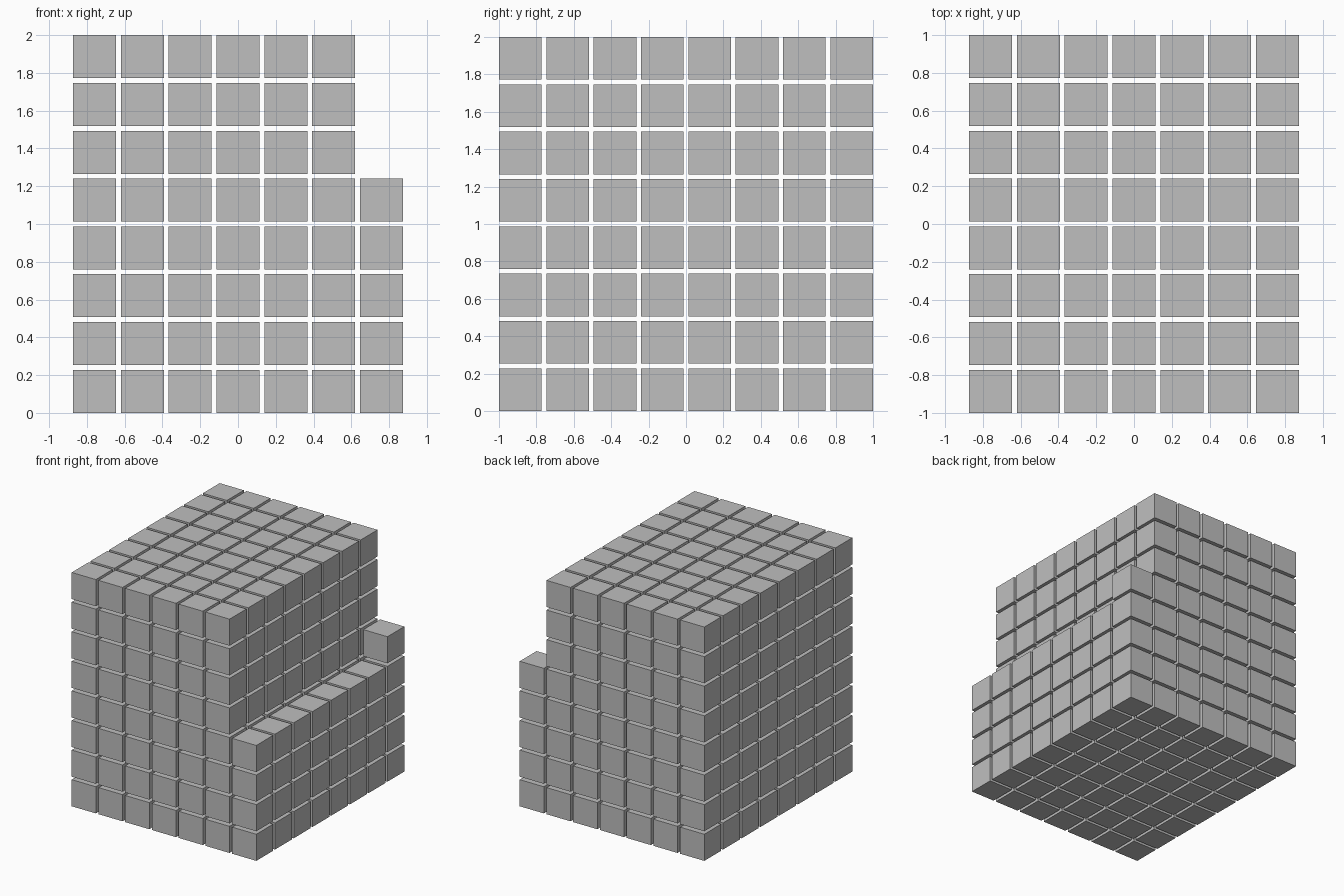
import bpy, bmesh
from mathutils import Matrix, Vector

if "Cube" in bpy.data.objects:
    bpy.data.objects.remove(bpy.data.objects["Cube"])

# Grid of separate cubes: 7 columns, 8 deep, 8 high, with narrow gaps
NX, NY, NZ = 7, 8, 8
PITCH = 2 / 7.9
SIZE = PITCH * 0.9

grey = bpy.data.materials.new("light_grey")
grey.diffuse_color = (0.52, 0.52, 0.52, 1)
grey.use_nodes = True
grey.node_tree.nodes["Principled BSDF"].inputs["Base Color"].default_value = grey.diffuse_color


def height(i, j):
    """Cubes stacked at column i, row j."""
    if i < NX - 1:
        return NZ
    return 5 if j == NY - 1 else 4   # low step, one extra cube at the back


def cube_column(i):
    """One slab of cubes sharing the same x position."""
    bm = bmesh.new()
    for j in range(NY):
        for k in range(height(i, j)):
            pos = Vector(((i - (NX - 1) / 2) * PITCH,
                          (j - (NY - 1) / 2) * PITCH,
                          k * PITCH + SIZE / 2))
            bmesh.ops.create_cube(bm, size=SIZE, matrix=Matrix.Translation(pos))
    name = "cube_slab_%d" % (i + 1) if i < NX - 1 else "low_step_cubes"
    mesh = bpy.data.meshes.new(name)
    bm.to_mesh(mesh)
    bm.free()
    mesh.materials.append(grey)
    bpy.context.collection.objects.link(bpy.data.objects.new(name, mesh))


for i in range(NX):
    cube_column(i)
